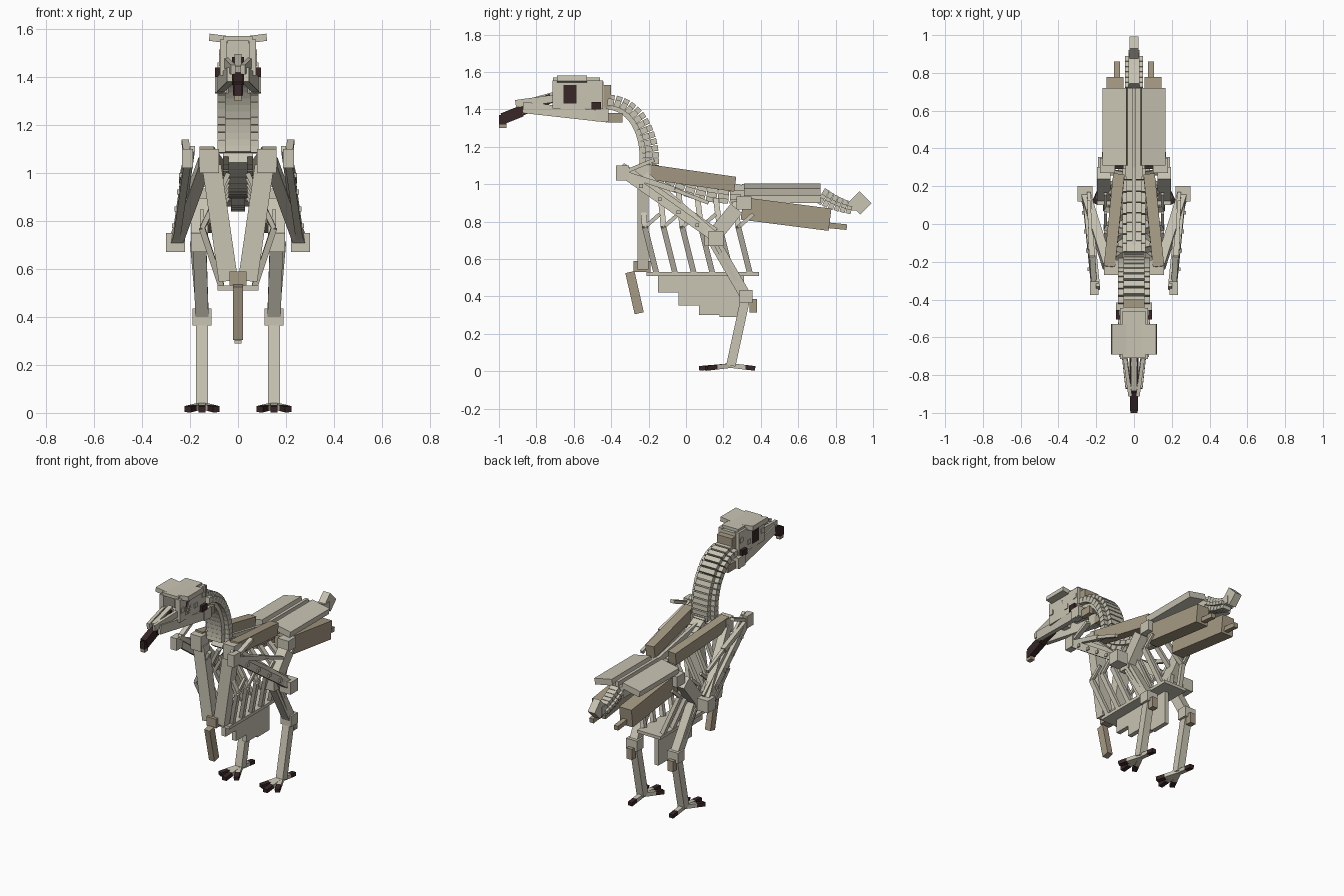
import bpy
from mathutils import Vector, Matrix

if "Cube" in bpy.data.objects:
    bpy.data.objects.remove(bpy.data.objects["Cube"], do_unlink=True)


def material(name, red, green, blue):
    made = bpy.data.materials.new(name)
    made.use_nodes = True
    made.diffuse_color = (red, green, blue, 1)
    shader = made.node_tree.nodes["Principled BSDF"]
    shader.inputs["Base Color"].default_value = made.diffuse_color
    return made


PALE = material("pale bone", .58, .55, .45)
TAN = material("tan bone", .38, .32, .23)
DARK = material("dark horn", .04, .02, .02)
SIDES = {"left": 1, "right": -1}


def beam(name, start, end, wide, thick, mat=PALE, roll=0):
    """Square-ended bone running from start to end."""
    start, end = Vector(start), Vector(end)
    axis = (end - start).normalized()
    across = Vector((1, 0, 0))
    across = (across - across.dot(axis) * axis).normalized()
    turn = Matrix((across, axis, across.cross(axis))).transposed().to_4x4()
    spin = Matrix.Rotation(roll, 4, 'Y')
    size = Matrix.Diagonal((wide, (end - start).length, thick, 1))
    bpy.ops.mesh.primitive_cube_add(size=1)
    made = bpy.context.object
    made.name = name
    made.data.transform(Matrix.Translation((start + end) / 2) @ turn @ spin @ size)
    made.data.materials.append(mat)


def pair(name, start, end, wide, thick, mat=PALE, roll=0):
    """The same bone on the left and the right."""
    for label, side in SIDES.items():
        flip = Vector((side, 1, 1))
        beam(f"{label}_{name}", flip * Vector(start), flip * Vector(end),
             wide, thick, mat, roll * side)


def block(name, wide, front, back, bottom, top, mat=PALE):
    """Upright box on the midline."""
    middle = (bottom + top) / 2
    beam(name, (0, front, middle), (0, back, middle), wide, top - bottom, mat)


def knob(name, centre, wide, deep, tall, mat=PALE):
    """Upright box on each side."""
    half = Vector((0, deep / 2, 0))
    pair(name, Vector(centre) - half, Vector(centre) + half, wide, tall, mat)


def along(path, fraction):
    """Point on a smooth Bezier arc."""
    points = [Vector((0, *p)) for p in path]
    while len(points) > 1:
        points = [a.lerp(b, fraction) for a, b in zip(points, points[1:])]
    return points[0]


def vertebrae(name, path, count, wide, thick_first, thick_last):
    """Row of blocks with a small process on each side."""
    for i in range(count):
        start, end = along(path, i / count), along(path, (i + .9) / count)
        thick = thick_first + (thick_last - thick_first) * i / count
        beam(f"{name}_{i}", start, end, wide, thick)
        offset = Vector((wide * .6, 0, 0))
        pair(f"{name}_process_{i}", start + offset, end + offset, wide * .35, wide * .35)


# Skull
block("cranium", wide=.11, front=-.6, back=-.44, bottom=.41 + 1, top=.55 + 1)
block("skull_front", wide=.09, front=-.7, back=-.65, bottom=1.4, top=1.46)
block("skull_back", wide=.11, front=-.45, back=-.4, bottom=1.41, top=1.53, mat=TAN)
block("crown", wide=.12, front=-.71, back=-.46, bottom=1.55, top=1.57)
pair("brow", (.08, -.69, 1.56), (.08, -.53, 1.56), wide=.08, thick=.03, roll=-.13)
knob("cheek", (.06, -.58, 1.48), wide=.03, deep=.27, tall=.15)
knob("eye_socket", (.07, -.62, 1.48), wide=.01, deep=.07, tall=.1, mat=DARK)
knob("ear", (.08, -.48, 1.42), wide=.03, deep=.05, tall=.04, mat=DARK)
for place, y, z in (("front", -.69, 1.48), ("middle", -.55, 1.46), ("back", -.47, 1.5)):
    knob(f"{place}_cheek_knob", (.07, y, z), wide=.02, deep=.03, tall=.03)

# Beak, with a dark core bending down to the tip
beak_root, beak_bend = Vector((0, -.72, 1.46)), Vector((0, -.88, 1.39))
beak_tip = Vector((0, -.98, 1.35))
beam("beak_ridge", (0, -.88, 1.43), (0, -.7, 1.48), wide=.03, thick=.03)
pair("upper_beak_side", (.02, -.91, 1.43), (.05, -.69, 1.46), wide=.02, thick=.04)
beam("beak_core", beak_bend, beak_root, wide=.05, thick=.05, mat=DARK)
beam("beak_front", beak_tip, beak_bend, wide=.04, thick=.06, mat=DARK)
block("beak_hook", wide=.035, front=-1, back=-.96, bottom=1.32, top=1.37, mat=DARK)
block("beak_point", wide=.03, front=-1, back=-.96, bottom=1.3, top=1.32, mat=TAN)

# Lower jaw
pair("lower_jaw", (.03, -.87, 1.41), (.08, -.42, 1.36), wide=.03, thick=.06)
knob("jaw_hinge", (.07, -.45, 1.37), wide=.05, deep=.07, tall=.07)
knob("jaw_back", (.055, -.38, 1.355), wide=.03, deep=.08, tall=.05, mat=TAN)

# Spine from skull to tail
NECK_BASE, BACK_END = (-.2, 1.08), (.3, .93)
vertebrae("neck_bone", ((-.42, 1.44), (-.23, 1.43), (-.18, 1.2), NECK_BASE),
          count=14, wide=.11, thick_first=.08, thick_last=.11)
vertebrae("back_bone", (NECK_BASE, (0, .93), BACK_END),
          count=9, wide=.08, thick_first=.09, thick_last=.07)
vertebrae("tail_bone", ((.72, .94), (.8, .89), (.89, .87)),
          count=6, wide=.06, thick_first=.09, thick_last=.06)
beam("back_ridge", (0, -.17, 1.06), (0, .3, .97), wide=.02, thick=.05)
beam("tail_end", (0, .9, .87), (0, .96, .93), wide=.05, thick=.09)
block("tail_end_knob", wide=.06, front=.87, back=.92, bottom=.86, top=.91)

# Pelvis
block("sacrum", wide=.09, front=.25, back=.72, bottom=.9, top=.97)
block("sacrum_ridge", wide=.02, front=.3, back=.72, bottom=.95, top=1)
pair("pelvis_slab", (.1, .31, .97), (.1, .72, .97), wide=.13, thick=.04, roll=.2)
pair("pelvis_lower", (.1, .3, .87), (.1, .77, .81), wide=.09, thick=.12, mat=TAN)
pair("pelvis_spur", (.09, .76, .78), (.09, .86, .77), wide=.03, thick=.03, mat=TAN)

# Shoulder girdle and wishbone
pair("scapula", (.13, -.23, 1.07), (.08, .26, 1), wide=.06, thick=.08, mat=TAN)
knob("shoulder", (.12, -.23, 1.05), wide=.08, deep=.08, tall=.1)
pair("coracoid", (.11, -.23, 1.03), (.04, -.23, .55), wide=.08, thick=.06)
block("wishbone_joint", wide=.07, front=-.28, back=-.19, bottom=.53, top=.59, mat=TAN)
beam("wishbone_spur", (0, -.3, .53), (0, -.25, .31), wide=.04, thick=.05, mat=TAN)

# Rib cage, each rib kinked at its widest point
for i in range(6):
    y = i * .1 - .16
    spine_end, kink = (.04, y - .08, 1 - i * .02), Vector((.15, y - .06, .77))
    pair(f"upper_rib_{i}", spine_end, kink, wide=.02, thick=.03)
    pair(f"lower_rib_{i}", kink, (.07, y, .53), wide=.025, thick=.03)
    pair(f"rib_hook_{i}", kink, kink + Vector((0, .08, .07)), wide=.015, thick=.02)

# Breastbone with a stepped keel
block("breastbone", wide=.17, front=-.21, back=.39, bottom=.51, top=.53)
floor = .51
for i, depth in enumerate((.09, .07, .05, .01)):
    block(f"keel_step_{i}", wide=.03, front=i * .11 - .15, back=.31,
          bottom=floor - depth, top=floor)
    floor -= depth

# Folded wings
ELBOW, WRIST = Vector((.26, .16, .71)), Vector((.21, -.34, 1.06))
KNUCKLE = Vector((.23, -.06, .97))
INNER = Vector((-.02, 0, .04))
pair("humerus", (.14, -.22, 1.04), ELBOW, wide=.05, thick=.055)
knob("elbow", ELBOW, wide=.08, deep=.08, tall=.08)
pair("ulna", ELBOW, WRIST, wide=.03, thick=.045)
pair("radius", ELBOW + INNER, WRIST + INNER, wide=.02, thick=.03)
knob("wrist", WRIST, wide=.045, deep=.07, tall=.08)
pair("thumb", WRIST, (.22, -.17, 1.13), wide=.03, thick=.02)
pair("hand", WRIST, KNUCKLE, wide=.03, thick=.03)
pair("finger", KNUCKLE, (.24, .12, .9), wide=.02, thick=.02)
for i in range(1, 5):
    seat = ELBOW.lerp(WRIST, i / 5) + Vector((.015, 0, 0))
    knob(f"quill_knob_{i}", seat, wide=.02, deep=.02, tall=.02)

# Legs
HIP, KNEE = Vector((.16, .27, .87)), Vector((.16, .14, .71))
ANKLE, FOOT = Vector((.15, .32, .4)), Vector((.15, .24, .03))
pair("femur", HIP, KNEE, wide=.07, thick=.08)
knob("hip", HIP + Vector((-.02, .04, .03)), wide=.08, deep=.08, tall=.07)
knob("knee", KNEE, wide=.07, deep=.08, tall=.08)
pair("tibia", KNEE, ANKLE, wide=.055, thick=.06)
pair("fibula", KNEE + Vector((.03, 0, 0)), ANKLE + Vector((.02, -.05, .08)), wide=.02, thick=.02)
knob("ankle", ANKLE, wide=.08, deep=.07, tall=.07)
knob("heel", ANKLE + Vector((0, .04, -.05)), wide=.04, deep=.04, tall=.07, mat=TAN)
pair("shank", ANKLE, FOOT, wide=.05, thick=.05)

# Feet with dark claws
REACH = {"inner": (-.06, -.13), "middle": (0, -.17), "outer": (.06, -.13), "rear": (0, .13)}
for toe, (aside, forward) in REACH.items():
    claw_tip = FOOT + Vector((aside, forward, -.015))
    joint = FOOT.lerp(claw_tip, .6)
    pair(f"{toe}_toe", FOOT, joint, wide=.03, thick=.025)
    pair(f"{toe}_claw", joint, claw_tip, wide=.03, thick=.025, mat=DARK)
